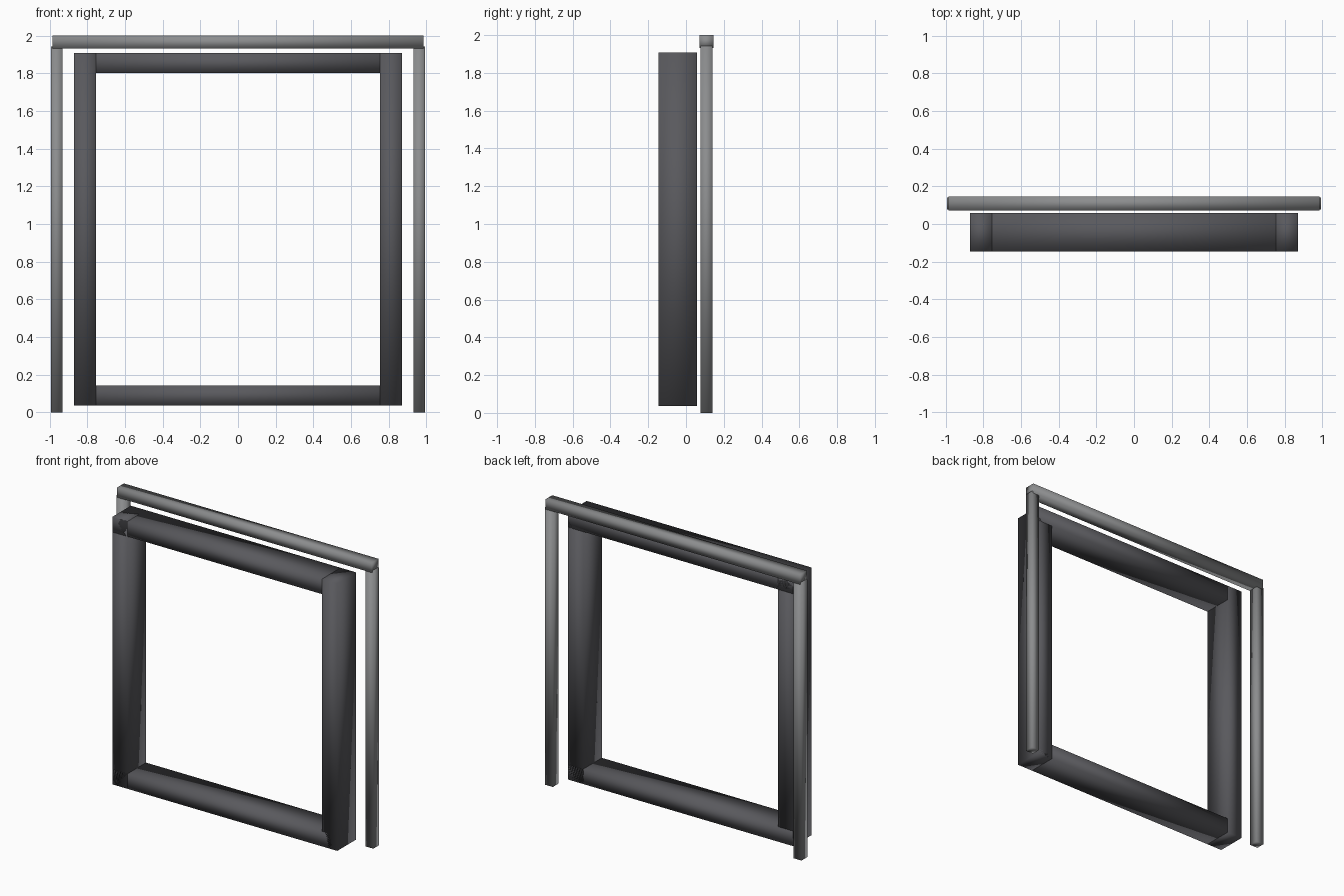
import bpy
import bmesh
from mathutils import Vector

if "Cube" in bpy.data.objects:
    bpy.data.objects.remove(bpy.data.objects["Cube"])


def material(name, rgb):
    m = bpy.data.materials.new(name)
    m.diffuse_color = (*rgb, 1)
    m.use_nodes = True
    m.node_tree.nodes["Principled BSDF"].inputs["Base Color"].default_value = m.diffuse_color
    return m


dark = material("dark_grey", (0.10, 0.10, 0.11))
metal = material("mid_grey", (0.26, 0.265, 0.27))


def box(name, xs, ys, zs, mat):
    """Soft-shaded box between the given x, y and z limits."""
    lo, hi = Vector((xs[0], ys[0], zs[0])), Vector((xs[1], ys[1], zs[1]))
    bm = bmesh.new()
    bmesh.ops.create_cube(bm, size=1)
    bmesh.ops.scale(bm, vec=hi - lo, verts=bm.verts)
    for f in bm.faces:
        f.smooth = True
    mesh = bpy.data.meshes.new(name)
    bm.to_mesh(mesh)
    bm.free()
    mesh.materials.append(mat)
    ob = bpy.data.objects.new(name, mesh)
    ob.location = (lo + hi) / 2
    bpy.context.collection.objects.link(ob)


FRAME_Y = (-0.146, 0.059)
POST_Y = (0.077, 0.141)

# Mirrored uprights: thick inner jambs and slim outer posts
for side, s in (("left", -1), ("right", 1)):
    box(f"{side}_frame_jamb", sorted((s * 0.753, s * 0.871)), FRAME_Y, (0.037, 1.908), dark)
    box(f"{side}_outer_post", sorted((s * 0.932, s * 0.993)), POST_Y, (0.0, 1.943), metal)

# Inner frame rails, overlapping the jambs at the corners
box("frame_top_rail", (-0.871, 0.871), FRAME_Y, (1.802, 1.908), dark)
box("frame_bottom_rail", (-0.871, 0.871), FRAME_Y, (0.037, 0.142), dark)

# Outer crossbar resting on the posts
box("outer_crossbar", (-0.986, 0.986), (0.071, 0.146), (1.931, 2.0), metal)
